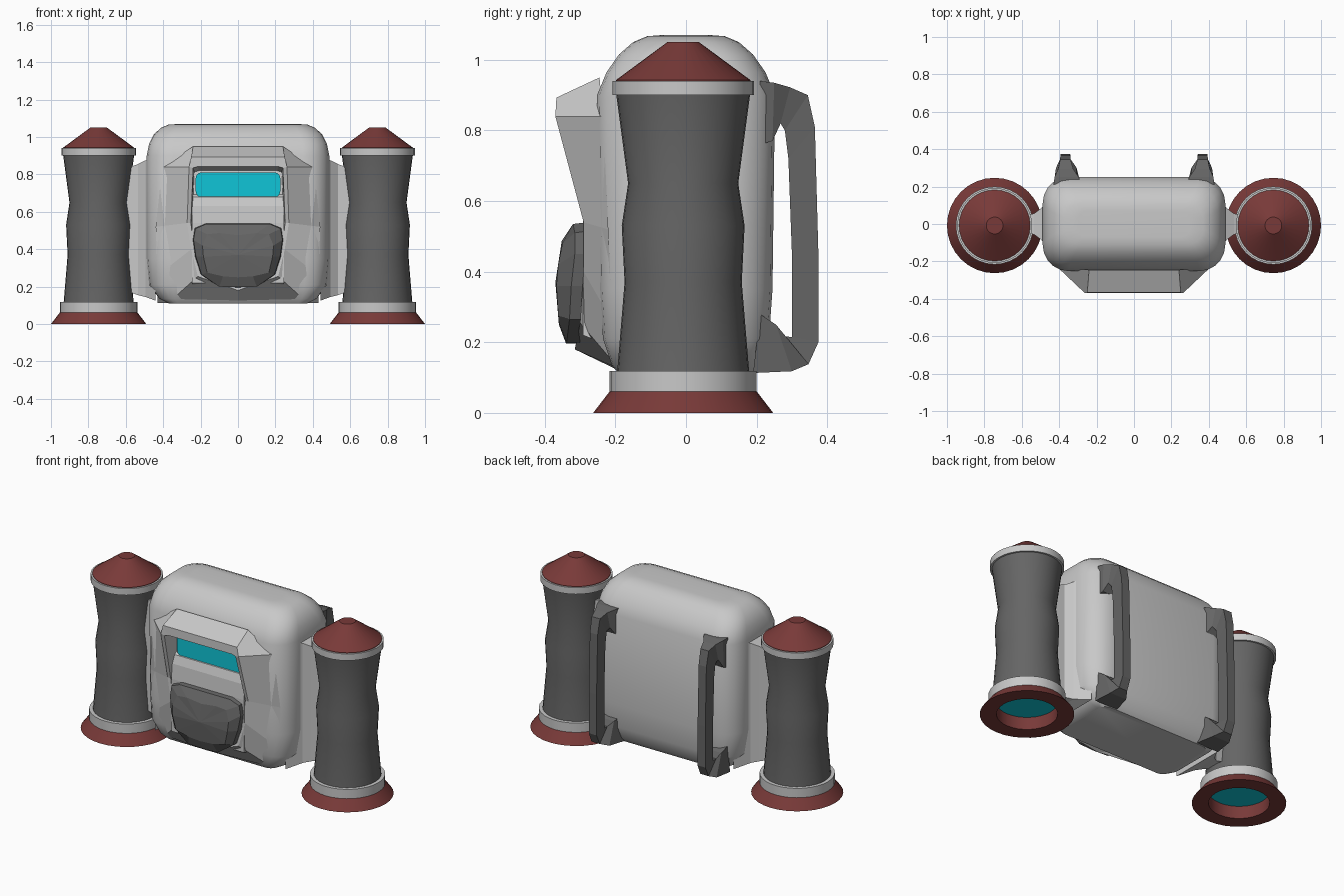
import bpy, bmesh, math

if "Cube" in bpy.data.objects:
    bpy.data.objects.remove(bpy.data.objects["Cube"])


def material(name, r, g, b):
    m = bpy.data.materials.new(name)
    m.diffuse_color = (r, g, b, 1)
    m.use_nodes = True
    m.node_tree.nodes["Principled BSDF"].inputs["Base Color"].default_value = m.diffuse_color
    return m


LIGHT = material("light_grey", 0.58, 0.58, 0.58)
DARK = material("dark_grey", 0.13, 0.13, 0.13)
RED = material("dull_red", 0.19, 0.042, 0.04)
CYAN = material("cyan_glow", 0.005, 0.56, 0.68)


def finish(name, bm, mat, angle=None):
    bmesh.ops.remove_doubles(bm, verts=bm.verts, dist=0.0005)
    bmesh.ops.recalc_face_normals(bm, faces=bm.faces)
    me = bpy.data.meshes.new(name)
    bm.to_mesh(me)
    bm.free()
    me.materials.append(mat)
    ob = bpy.data.objects.new(name, me)
    bpy.context.collection.objects.link(ob)
    if angle:
        bpy.ops.object.select_all(action='DESELECT')
        ob.select_set(True)
        bpy.context.view_layer.objects.active = ob
        bpy.ops.object.shade_smooth_by_angle(angle=math.radians(angle))
    return ob


def loft(name, rings, mat, closed=True, caps=(True, True), mirror=False, angle=None):
    """Skin a list of equal-length point rings."""
    bm = bmesh.new()
    for s in ((1, -1) if mirror else (1,)):
        vs = [[bm.verts.new((s * x, y, z)) for x, y, z in r] for r in rings]
        n = len(rings[0])
        for a, b in zip(vs, vs[1:]):
            for i in range(n if closed else n - 1):
                j = (i + 1) % n
                bm.faces.new((a[i], a[j], b[j], b[i]))
        if caps[0]:
            bm.faces.new(vs[0])
        if caps[1]:
            bm.faces.new(vs[-1])
    return finish(name, bm, mat, angle)


def lathe(name, profile, cx, mat, caps=(True, True), n=32):
    rings = [[(cx + r * math.cos(2 * math.pi * i / n),
               -0.008 + r * math.sin(2 * math.pi * i / n), z) for i in range(n)]
             for r, z in profile]
    return loft(name, rings, mat, caps=caps, angle=25)


def rounded_rect(hx, hy, r, z, seg=5):
    pts = []
    for k, (sx, sy) in enumerate(((1, 1), (-1, 1), (-1, -1), (1, -1))):
        for i in range(seg + 1):
            a = math.pi / 2 * (k + i / seg)
            pts.append((sx * (hx - r) + r * math.cos(a), sy * (hy - r) + r * math.sin(a), z))
    return pts


# Main rounded body
loft("main_body", [rounded_rect(hx, hy, r, z) for z, hx, hy, r in (
    (0.11, 0.37, 0.19, 0.05), (0.135, 0.42, 0.21, 0.08), (0.21, 0.475, 0.235, 0.12),
    (0.35, 0.488, 0.245, 0.14), (0.90, 0.488, 0.252, 0.14), (0.965, 0.475, 0.225, 0.13),
    (1.015, 0.45, 0.19, 0.12), (1.05, 0.41, 0.15, 0.10), (1.067, 0.37, 0.11, 0.08),
    (1.07, 0.30, 0.07, 0.05))], LIGHT, angle=28)

# Hooded front frame: base on the body, rim, inner edge, recess wall
base = [(0, -.245, .95), (.24, -.245, .95), (.405, -.235, .84), (.44, -.22, .52),
        (.43, -.21, .26), (.36, -.19, .125), (0, -.19, .12)]
rim = [(0, -.367, .893), (.25, -.367, .893), (.262, -.37, .84), (.272, -.29, .54),
       (.25, -.29, .40), (.215, -.30, .255), (0, -.315, .18)]
edge = [(0, -.368, .842), (.215, -.368, .842), (.24, -.368, .835), (.252, -.289, .54),
        (.235, -.289, .40), (.2, -.298, .27), (0, -.31, .20)]
wall = [(x * 0.97, -.235, z - (.025 if z > .8 else 0)) for x, y, z in edge]
loft("front_frame", [base, rim, edge, wall], LIGHT, closed=False,
     caps=(False, False), mirror=True)

# Sloped panel below the visor
loft("front_panel", [[(sx * .245, y, z) for y, z in (
    (-.24, .70), (-.268, .68), (-.284, .63), (-.292, .54), (-.292, .22), (-.24, .2))]
    for sx in (-1, 1)], LIGHT)

# Visor plate with rounded ends
loft("visor", [[(x, y, z + 0.745) for x, z, _ in rounded_rect(.226, .066, .03, 0, 3)]
               for y in (-.257, -.264)], CYAN)

# Dark intake block
back = [(0, -.28, .54), (.17, -.28, .54), (.232, -.28, .515), (.242, -.28, .45),
        (.23, -.28, .36), (.20, -.28, .265), (.10, -.28, .20), (0, -.28, .195)]
mid = [(0, -.32, .535), (.17, -.32, .535), (.228, -.315, .51), (.238, -.315, .45),
       (.225, -.325, .36), (.195, -.33, .265), (.10, -.338, .2), (0, -.34, .197)]
front = [(0, -.352, .475), (.10, -.352, .487), (.165, -.35, .48), (.19, -.362, .42),
         (.185, -.367, .36), (.165, -.362, .275), (.08, -.36, .255), (0, -.36, .25)]
centre = [(0, -.37, .37)] * 8
loft("intake", [back, mid, front, centre], DARK, closed=False,
     caps=(False, False), mirror=True)

# Handle sections: outer y,z / inner y,z / centre x / half width
handle = ((.21, .94, .21, .76, .355, .075), (.25, .935, .245, .77, .36, .065),
          (.295, .922, .268, .82, .365, .04), (.345, .90, .28, .80, .367, .028),
          (.365, .81, .29, .72, .367, .026), (.375, .45, .30, .45, .367, .026),
          (.375, .20, .30, .215, .367, .026), (.347, .138, .275, .217, .367, .028),
          (.30, .118, .255, .25, .362, .055), (.19, .113, .21, .28, .355, .075))

for s, side in ((-1, "left"), (1, "right")):
    loft(side + "_handle", [[(s * (c - w), yo, zo), (s * (c + w), yo, zo),
                             (s * (c + w), yi, zi), (s * (c - w), yi, zi)]
                            for yo, zo, yi, zi, c, w in handle], DARK)

    # Side bracket joining body and thruster
    loft(side + "_bracket", [[(s * x, -h, z0), (s * x, h, z0), (s * x, h, z1), (s * x, -h, z1)]
                             for x, h, z0, z1 in ((.44, .17, .125, .90), (.495, .085, .145, .875),
                                                  (.535, .055, .155, .855), (.63, .05, .19, .82))],
         LIGHT)

    # Thruster: hollow flared nozzle, glow, rings, column and cap
    cx = s * 0.745
    lathe(side + "_nozzle", ((.165, .085), (.165, 0), (.255, 0), (.205, .065)), cx, RED,
          caps=(False, False))
    lathe(side + "_nozzle_glow", ((.166, .075), (.166, .08)), cx, CYAN)
    lathe(side + "_lower_ring", ((.17, .06), (.208, .06), (.208, .118), (.17, .118)), cx, LIGHT,
          caps=(False, True))
    lathe(side + "_column", ((.187, .115), (.166, .37), (.174, .53), (.156, .65), (.19, .905)),
          cx, DARK)
    lathe(side + "_upper_ring", ((.18, .90), (.2, .90), (.2, .94), (.18, .94)), cx, LIGHT)
    lathe(side + "_cap", ((.19, .935), (.19, .943), (.045, 1.05)), cx, RED)
